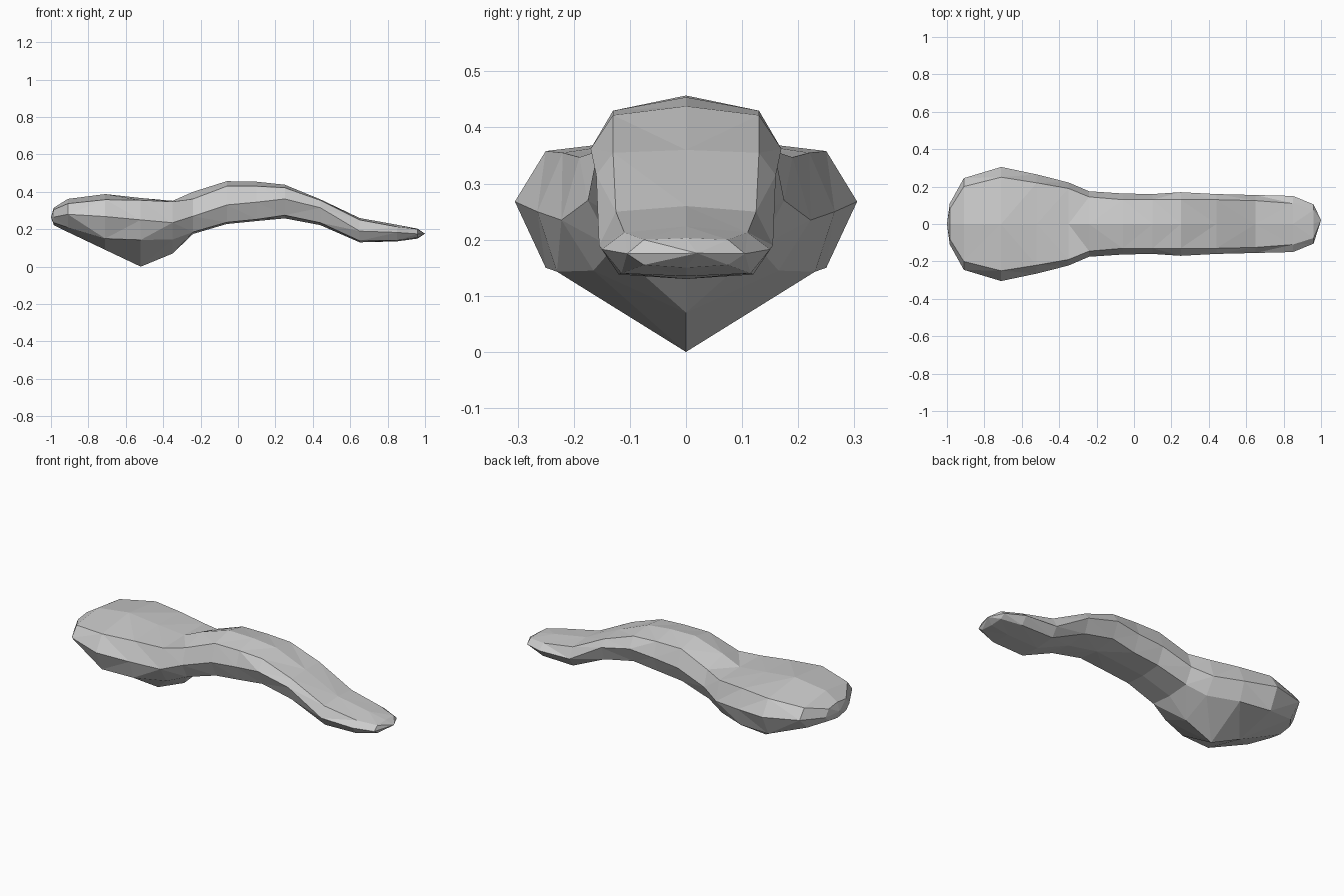
import bpy, bmesh

# Cross-sections: x, top z, shoulder (y, z), side (y, z), lower edge (y, z), keel z
SECTIONS = [
    (-0.985, .315, .08, .305, .11, .265, .08, .235, .222),
    (-0.91, .362, .20, .337, .245, .28, .17, .21, .185),
    (-0.71, .388, .25, .358, .305, .268, .25, .15, .09),
    (-0.52, .367, .22, .355, .265, .25, .23, .143, .0),
    (-0.35, .352, .19, .347, .222, .235, .165, .145, .07),
    (-0.24, .40, .145, .362, .175, .27, .13, .185, .175),
    (-0.06, .457, .13, .43, .163, .33, .12, .237, .228),
    (0.10, .454, .13, .43, .160, .345, .12, .253, .244),
    (0.25, .438, .13, .422, .170, .362, .13, .275, .258),
    (0.44, .360, .13, .355, .160, .315, .13, .235, .222),
    (0.65, .260, .125, .250, .155, .190, .12, .138, .130),
    (0.85, .224, .11, .213, .150, .183, .115, .140, .135),
    (0.96, .203, .075, .20, .105, .175, .075, .155, .15),
]

bm = bmesh.new()
rings = []
for x, zt, y1, z1, y2, z2, y3, z3, zb in SECTIONS:
    half = [(y1, z1), (y2, z2), (y3, z3)]
    loop = [(0, zt)] + half + [(0, zb)] + [(-y, z) for y, z in reversed(half)]
    rings.append([bm.verts.new((x, y, z)) for y, z in loop])

# Skin between neighbouring sections
for a, b in zip(rings, rings[1:]):
    for i in range(8):
        j = (i + 1) % 8
        bm.faces.new((a[i], a[j], b[j], b[i]))

# Blunt pointed caps at both ends
for ring, tip in ((rings[0], (-1, 0, .265)), (rings[-1], (1, .02, .176))):
    v = bm.verts.new(tip)
    for i in range(8):
        bm.faces.new((ring[i], ring[(i + 1) % 8], v))

bmesh.ops.triangulate(bm, faces=bm.faces[:])
bmesh.ops.recalc_face_normals(bm, faces=bm.faces[:])
mesh = bpy.data.meshes.new("curved_club")
bm.to_mesh(mesh)
bm.free()
bpy.context.collection.objects.link(bpy.data.objects.new("curved_club", mesh))
